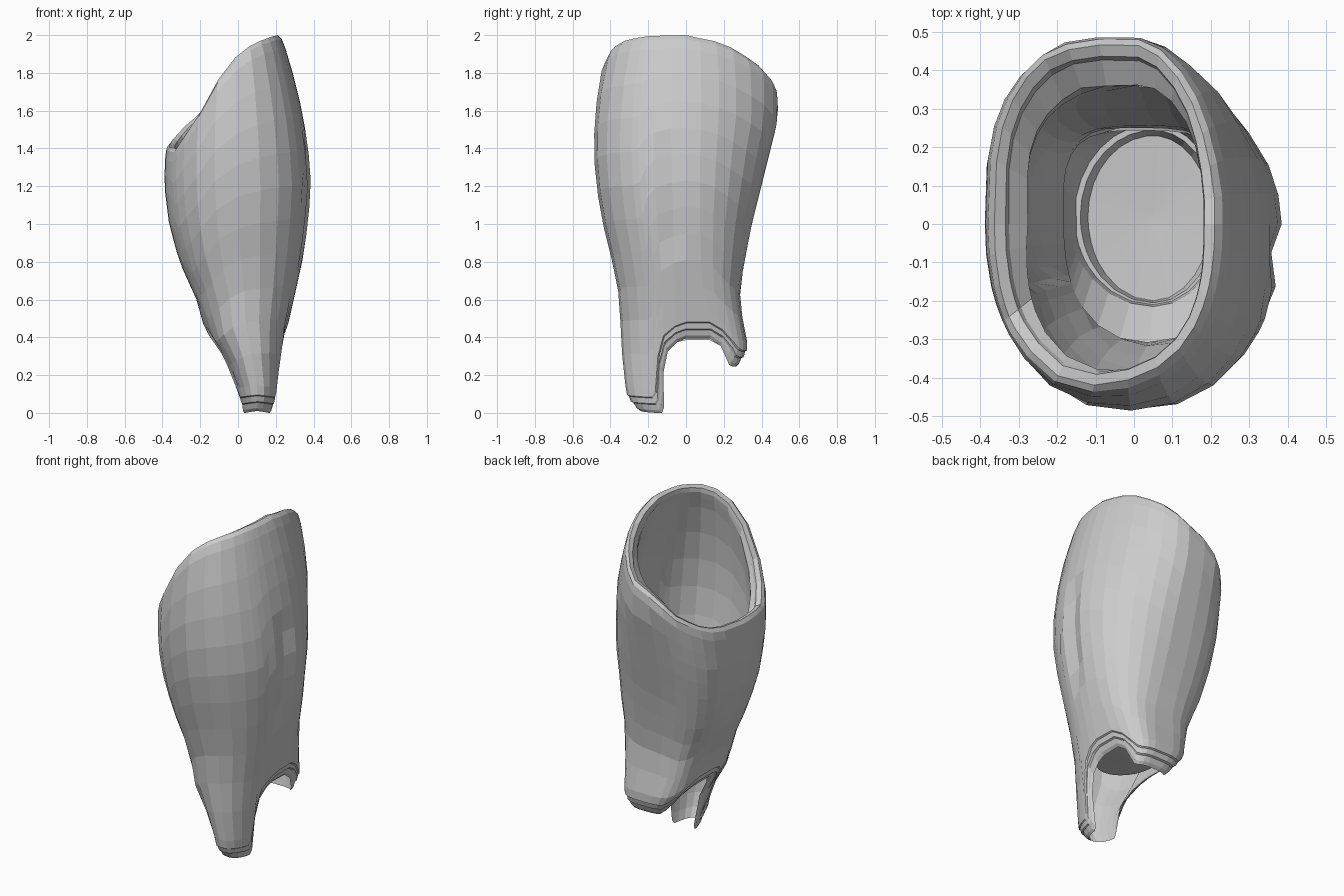
import bpy, bmesh
from math import sin, cos, radians

if "Cube" in bpy.data.objects:
    bpy.data.objects.remove(bpy.data.objects["Cube"])


def lerp(table, t):
    """Piecewise-linear lookup in a list of (key, value)."""
    if t <= table[0][0]:
        return table[0][1]
    for (a, va), (b, vb) in zip(table, table[1:]):
        if t <= b:
            return va + (vb - va) * (t - a) / (b - a)
    return table[-1][1]


# Silhouettes by height
LEFT = [(0, .0), (.05, 0), (.2, -.03), (.35, -.12), (.42, -.17), (.6, -.22), (.8, -.31),
        (1, -.365), (1.2, -.39), (1.4, -.385), (1.6, -.36), (2, -.27)]
RIGHT = [(0, .2), (.05, .21), (.2, .225), (.4, .25), (.6, .295), (.8, .34), (1, .37),
         (1.2, .387), (1.4, .372), (1.6, .34), (1.8, .29), (2, .23)]
FRONT = [(0, -.27), (.04, -.29), (.08, -.31), (.2, -.33), (.4, -.345), (.6, -.35), (.8, -.39),
         (1, -.44), (1.2, -.475), (1.4, -.49), (1.6, -.48), (1.8, -.45), (2, -.39)]
BACK = [(.25, .3), (.35, .33), (.5, .3), (.65, .285), (.8, .31), (1, .35), (1.2, .4),
        (1.4, .45), (1.55, .488), (1.75, .488), (2, .45)]
# Squareness of the two back corners by height
BACK_LEFT = [(.4, 4), (.7, 3.2)]
BACK_RIGHT = [(.4, 4), (.7, 2.5), (1, 2), (1.4, 1.75)]
# Slanted top rim and arched ankle cut, height by angle
TOP = [(-180, 1.40), (-150, 1.39), (-125, 1.55), (-100, 1.82), (-80, 1.92), (-55, 1.965),
       (-30, 1.985), (0, 1.99), (30, 1.95), (60, 1.83), (80, 1.73), (100, 1.65),
       (120, 1.55), (150, 1.45), (180, 1.40)]
BOTTOM = [(-180, .42), (-172, .41), (-162, .36), (-156, .25), (-151, .06), (-146, .035),
          (-136, .035), (-90, .045), (-44, .035), (-34, .035), (-29, .06), (-24, .25),
          (-18, .36), (-8, .41), (0, .43), (12, .43), (24, .39), (36, .33), (48, .29),
          (60, .28), (120, .28), (132, .30), (144, .33), (156, .39), (168, .42), (180, .42)]
ANGLES = [-180, -172, -162, -156, -151, -146, -136, -122, -106, -90, -74, -58, -44, -34,
          -29, -24, -18, -8, 0] + list(range(12, 180, 12))
# Depth of the flared inner rim, by angle
FLARE = [(-180, .11), (-120, .08), (-90, .065), (0, .05), (45, .08), (90, .13), (180, .11)]


def point(deg, z, inset=0):
    """Point on the leg section at a height, moved inward by inset."""
    l, r = lerp(LEFT, z), lerp(RIGHT, z)
    c, s = cos(radians(deg)), sin(radians(deg))
    cx, rx = (l + r) / 2, (r - l) / 2
    ry = lerp(BACK, z) if s > 0 else -lerp(FRONT, z)
    n = lerp(BACK_LEFT if c < 0 else BACK_RIGHT, z) if s > 0 else 2.2
    x = rx * abs(c) ** (2 / n) * (1 if c > 0 else -1)
    y = ry * abs(s) ** (2 / n) * (1 if s > 0 else -1)
    d = (x * x + y * y) ** .5
    k = max(0, d - inset) / d
    return (cx + x * k, y * k, z)


def loft(bm, rings):
    for a, b in zip(rings, rings[1:]):
        for i in range(len(a)):
            j = (i + 1) % len(a)
            bm.faces.new((a[i], a[j], b[j], b[i]))


def finish(bm, name):
    bmesh.ops.recalc_face_normals(bm, faces=bm.faces)
    me = bpy.data.meshes.new(name)
    bm.to_mesh(me)
    bm.free()
    ob = bpy.data.objects.new(name, me)
    bpy.context.collection.objects.link(ob)
    return ob


# Shin shell: stepped lower lip, outer wall, rolled rim, flared inner wall
bm = bmesh.new()
columns = []
ROWS = 11
for a in ANGLES:
    zb, zt, flare = lerp(BOTTOM, a), lerp(TOP, a), lerp(FLARE, a)
    path = [(zb - .035, .035), (zb - .02, .022), (zb + .01, .018), (zb + .015, .008),
            (zb + .045, .008), (zb + .05, 0)]
    lo, hi = zb + .10, zt - .06
    for k in range(ROWS):
        z = lo + (hi - lo) * k / (ROWS - 1)
        groove = .025 if a == -8 and .88 < z < 1.5 else 0   # side seam
        path.append((z, groove))
    path += [(zt - .01, .005), (zt + .01, .02), (zt, .05), (zt - .025, .06), (zt - .06, flare)]
    for k in range(ROWS - 1, -1, -1):
        t = k / (ROWS - 1)
        path.append((lo + (hi - .07 - lo) * t, .035 + (flare - .035) * t * t))
    path.append((zb + .02, .038))
    columns.append([bm.verts.new(point(a, z, d)) for z, d in path])
rings = [list(r) for r in zip(*columns)]
loft(bm, rings + [rings[0]])
finish(bm, "shin_shell")

# Ankle floor inside the shell: stepped funnel ending in a fan
bm = bmesh.new()
rings = [[bm.verts.new(point(a, .62, .045)) for a in ANGLES]]
# (left, right, front, back radius, height)
for le, ri, fr, ba, z in ((.22, .18, .235, .25, .52), (.205, .175, .23, .24, .48),
                          (.19, .165, .225, .225, .48), (.17, .15, .22, .21, .44)):
    ring = []
    for a in ANGLES:
        c, s = cos(radians(a)), sin(radians(a))
        ring.append(bm.verts.new((.05 + (ri if c > 0 else le) * c,
                                  .02 + (ba if s > 0 else fr) * s, z)))
    rings.append(ring)
loft(bm, rings)
hub = bm.verts.new((.05, .02, .43))
last = rings[-1]
for i in range(len(last)):
    bm.faces.new((last[i], last[(i + 1) % len(last)], hub))
finish(bm, "ankle_floor")
